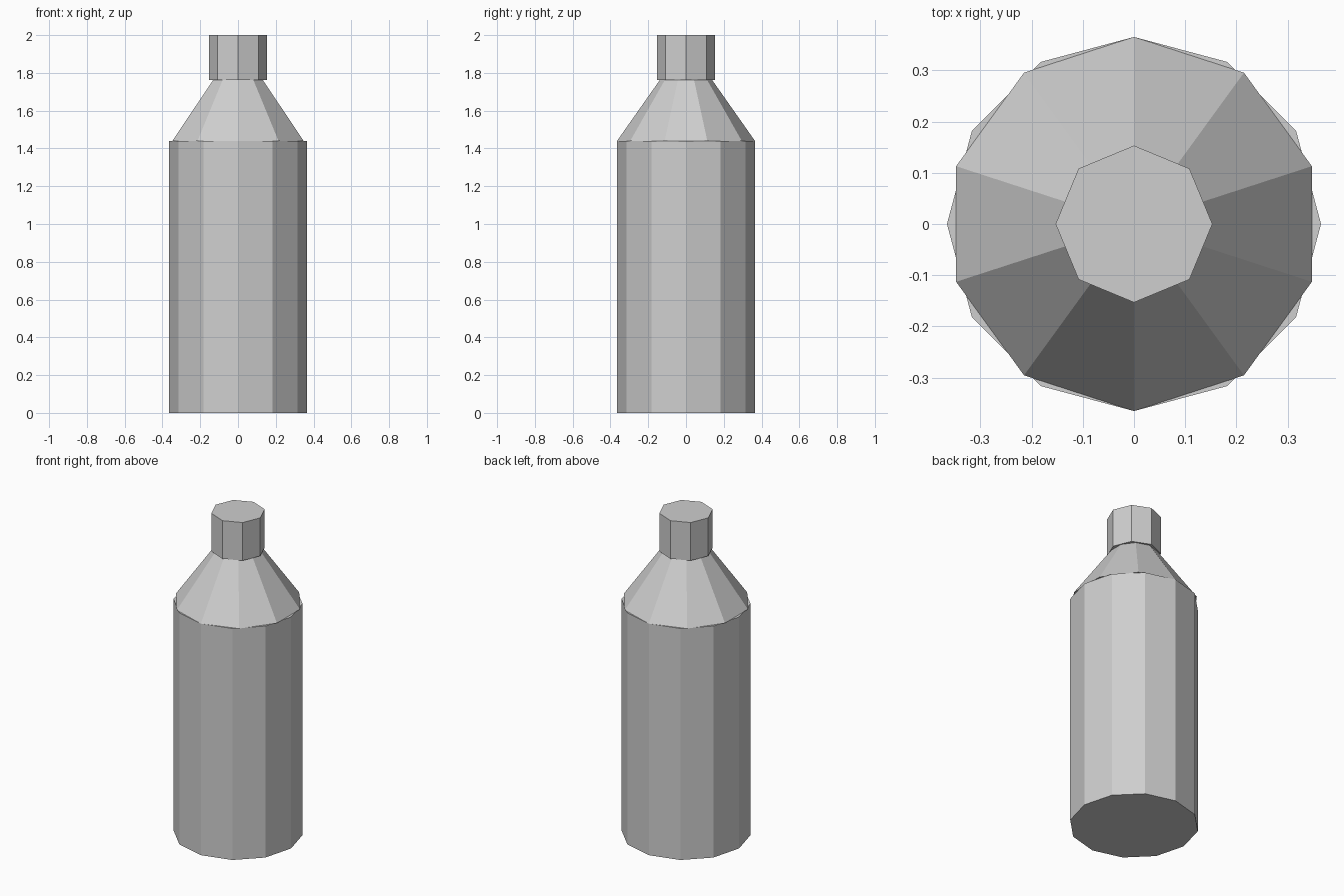
import bpy
import math

cube = bpy.data.objects.get("Cube")
if cube:
    bpy.data.objects.remove(cube, do_unlink=True)

# Single plain grey
GREY = (0.62, 0.62, 0.62, 1.0)
grey = bpy.data.materials.new("light_grey")
grey.use_nodes = True
grey.diffuse_color = GREY
bsdf = next(n for n in grey.node_tree.nodes if n.type == "BSDF_PRINCIPLED")
bsdf.inputs["Base Color"].default_value = GREY


def frustum(name, sides, r_bottom, r_top, z_bottom, z_top):
    """Flat-shaded closed prism or cone section with one corner on the +y axis."""
    bpy.ops.mesh.primitive_cone_add(
        vertices=sides, radius1=r_bottom, radius2=r_top,
        depth=z_top - z_bottom, location=(0, 0, (z_bottom + z_top) / 2))
    part = bpy.context.object
    part.name = name
    # Make sure a corner lies on the +y axis
    corner = part.data.vertices[0].co
    part.rotation_euler.z = math.pi / 2 - math.atan2(corner.y, corner.x)
    part.data.materials.append(grey)
    return part


# Twelve-sided body, ten-sided shoulder, eight-sided cap
frustum("bottle_body", 12, 0.365, 0.365, 0.0, 1.44)
frustum("bottle_shoulder", 10, 0.365, 0.138, 1.44, 1.763)
frustum("bottle_cap", 8, 0.153, 0.153, 1.763, 2.0)
